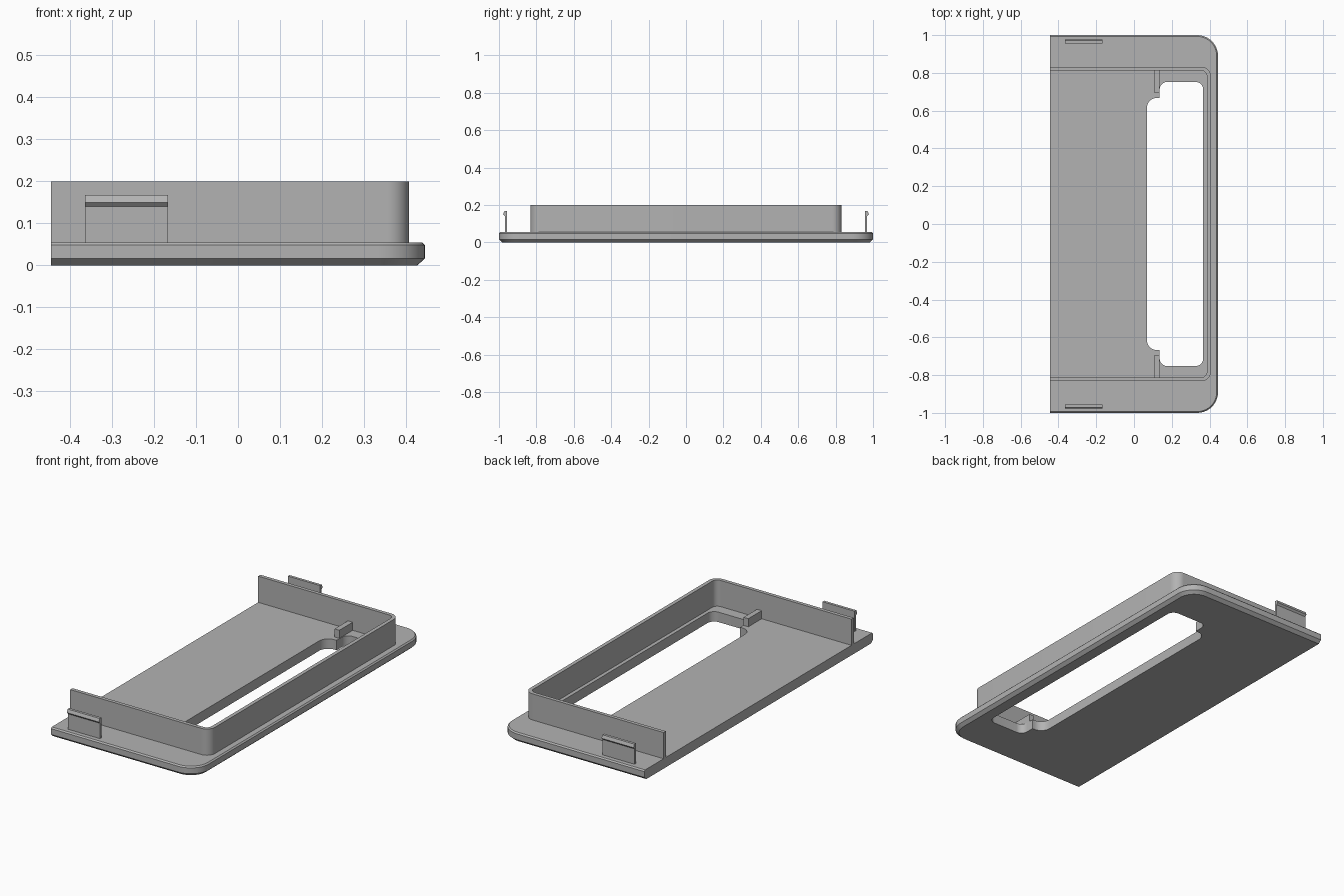
import bpy, bmesh
from math import sin, cos, pi
from mathutils import Vector

cube = bpy.data.objects.get("Cube")
if cube:
    bpy.data.objects.remove(cube)

grey = bpy.data.materials.new("light grey plastic")
grey.use_nodes = True
grey.diffuse_color = (0.45, 0.45, 0.45, 1)
grey.node_tree.nodes["Principled BSDF"].inputs["Base Color"].default_value = (0.45, 0.45, 0.45, 1)

LEFT = -0.445      # flat cut end shared by plate and rim
PLATE_TOP = 0.055


def loft(name, rings):
    """Solid skinned through matching rings of 3D points, capped at both ends."""
    bm = bmesh.new()
    loops = [[bm.verts.new(p) for p in ring] for ring in rings]
    n = len(loops[0])
    bm.faces.new(loops[0])
    bm.faces.new(loops[-1])
    for a, b in zip(loops, loops[1:]):
        for i in range(n):
            j = (i + 1) % n
            bm.faces.new((a[i], a[j], b[j], b[i]))
    bmesh.ops.recalc_face_normals(bm, faces=bm.faces)
    mesh = bpy.data.meshes.new(name)
    bm.to_mesh(mesh)
    bm.free()
    mesh.materials.append(grey)
    obj = bpy.data.objects.new(name, mesh)
    bpy.context.collection.objects.link(obj)
    return obj


def prism(name, outline, z0, z1):
    return loft(name, [[(x, y, z) for x, y in outline] for z in (z0, z1)])


def fillet(corner, before, after, radius, steps=10):
    """Arc rounding a right-angled corner between two neighbouring points."""
    c = Vector(corner)
    u = (Vector(before) - c).normalized() * radius
    v = (Vector(after) - c).normalized() * radius
    angles = [pi / 2 * i / steps for i in range(steps + 1)]
    return [tuple(c + u * (1 - sin(t)) + v * (1 - cos(t))) for t in angles]


def rounded(points):
    """Outline from (x, y, radius) corners."""
    out = []
    for i, (x, y, r) in enumerate(points):
        if r:
            after = points[(i + 1) % len(points)]
            out += fillet((x, y), points[i - 1][:2], after[:2], r)
        else:
            out.append((x, y))
    return out


def half_slab(right, half_y, radius):
    """Outline rounded at the right end and square at the cut end."""
    return rounded([(LEFT, -half_y, 0), (right, -half_y, radius),
                    (right, half_y, radius), (LEFT, half_y, 0)])


def smooth(obj):
    bpy.ops.object.select_all(action="DESELECT")
    obj.select_set(True)
    bpy.context.view_layer.objects.active = obj
    bpy.ops.object.shade_smooth_by_angle(angle=0.5)


# Base plate with a wide lower chamfer and a fine upper one
layers = [(0.018, 0), (0, 0.016), (0, 0.048), (0.007, PLATE_TOP)]
plate = loft("base_plate", [[(x, y, z) for x, y in half_slab(0.445 - d, 1 - d, 0.11 - d)]
                            for d, z in layers])

# Stepped window through the plate
upper = [(0.366, 0.752, 0.04), (0.136, 0.752, 0.04), (0.136, 0.668, 0), (0.068, 0.668, 0.055)]
lower = [(x, -y, r) for x, y, r in reversed(upper)]
cutter = prism("window_cutter", rounded(upper + lower), -0.1, 0.15)
cutter.hide_render = True
cut = plate.modifiers.new("window", "BOOLEAN")
cut.operation = "DIFFERENCE"
cut.solver = "EXACT"
cut.object = cutter
bpy.context.view_layer.objects.active = plate
bpy.ops.object.modifier_apply(modifier=cut.name)
bpy.data.objects.remove(cutter)
smooth(plate)

# Upright rim around three sides
rim_outline = half_slab(0.407, 0.832, 0.05) + half_slab(0.386, 0.812, 0.03)[::-1]
smooth(prism("rim_wall", rim_outline, PLATE_TOP - 0.003, 0.2))

for side, label in ((-1, "front"), (1, "back")):
    # Short rib reaching inwards from the rim
    rib = [(x, side * y) for x, y in ((0.105, 0.695), (0.134, 0.695), (0.134, 0.815), (0.105, 0.815))]
    prism(label + "_rib", rib, PLATE_TOP - 0.003, 0.1)

    # Snap clip with an outward barb
    profile = [(0.956, 0.052), (0.969, 0.052), (0.969, 0.14), (0.978, 0.15),
               (0.971, 0.167), (0.956, 0.167)]
    loft(label + "_clip", [[(x, side * y, z) for y, z in profile] for x in (-0.364, -0.167)])
